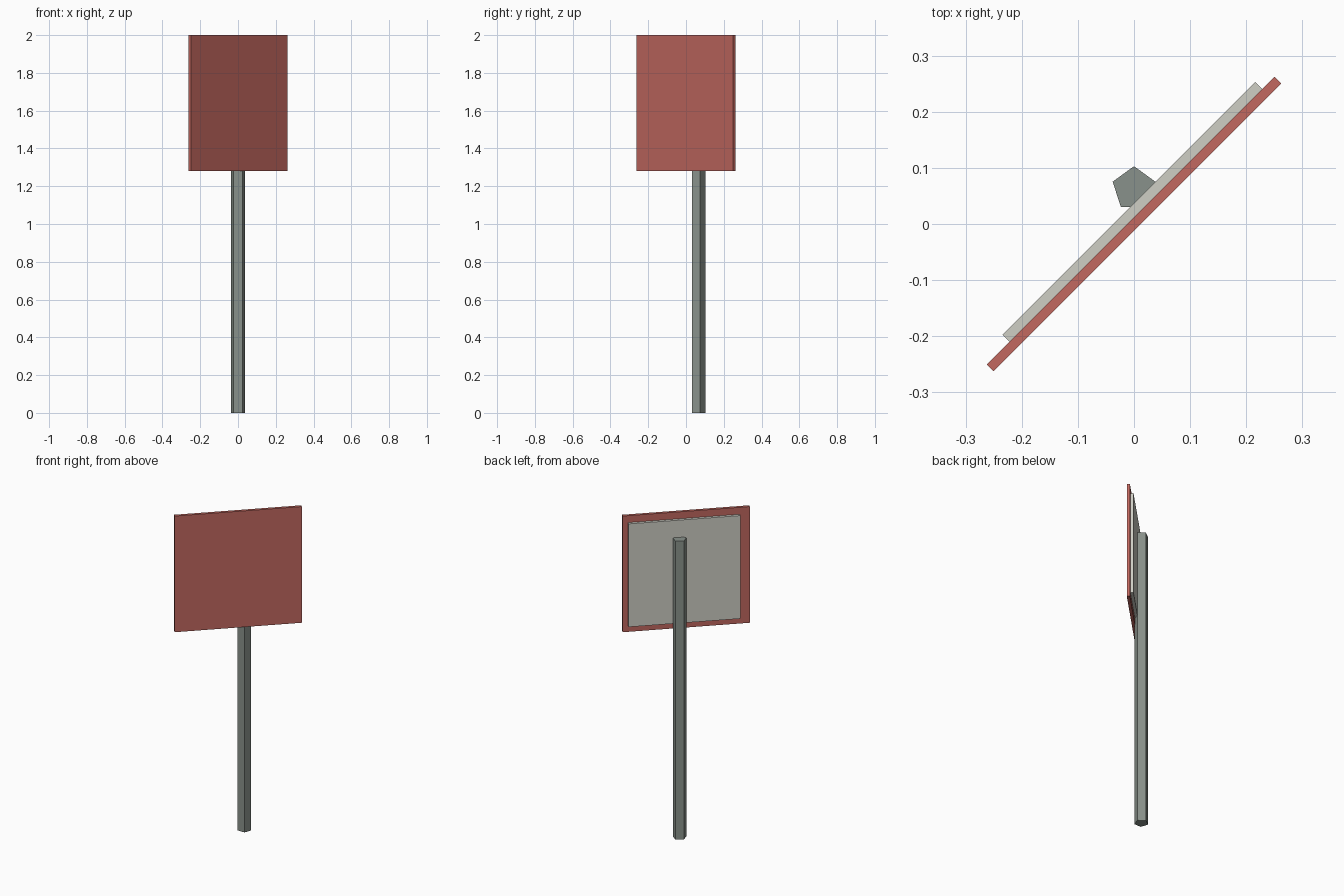
import bpy
from math import radians
from mathutils import Matrix, Vector

cube = bpy.data.objects.get("Cube")
if cube:
    bpy.data.objects.remove(cube, do_unlink=True)


def material(name, rgb):
    mat = bpy.data.materials.new(name)
    mat.use_nodes = True
    colour = (*rgb, 1.0)
    mat.diffuse_color = colour
    mat.node_tree.nodes["Principled BSDF"].inputs["Base Color"].default_value = colour
    return mat


red = material("brick red", (0.54, 0.138, 0.117))
pale_grey = material("pale grey", (0.62, 0.62, 0.56))
post_grey = material("post grey", (0.25, 0.285, 0.256))

# The sign is turned about the vertical axis
TURN = Matrix.Rotation(radians(45), 4, "Z")


def plate(name, mat, width, thickness, bottom, top, along=0.0, depth=0.0):
    """Upright plate, placed along the sign and back from its middle."""
    centre = TURN @ Vector((along, depth, (bottom + top) / 2))
    bpy.ops.mesh.primitive_cube_add(size=1, location=centre, rotation=(0, 0, radians(45)))
    obj = bpy.context.object
    obj.name = name
    obj.scale = (width, thickness, top - bottom)
    bpy.ops.object.transform_apply(location=False, rotation=False, scale=True)
    obj.data.materials.append(mat)
    return obj


# Sign face and its smaller backing plate
plate("sign_panel", red, 0.725, 0.0175, 1.28, 2.0)
plate("backing_plate", pale_grey, 0.637, 0.0175, 1.318, 1.957, along=0.0135, depth=0.0175)

# Five-sided post with one corner pointing straight back
POST_HEIGHT = 1.85
bpy.ops.mesh.primitive_cylinder_add(
    vertices=5, radius=0.04, depth=POST_HEIGHT, location=(0, 0.063, POST_HEIGHT / 2))
post = bpy.context.object
post.name = "post"
post.data.materials.append(post_grey)
